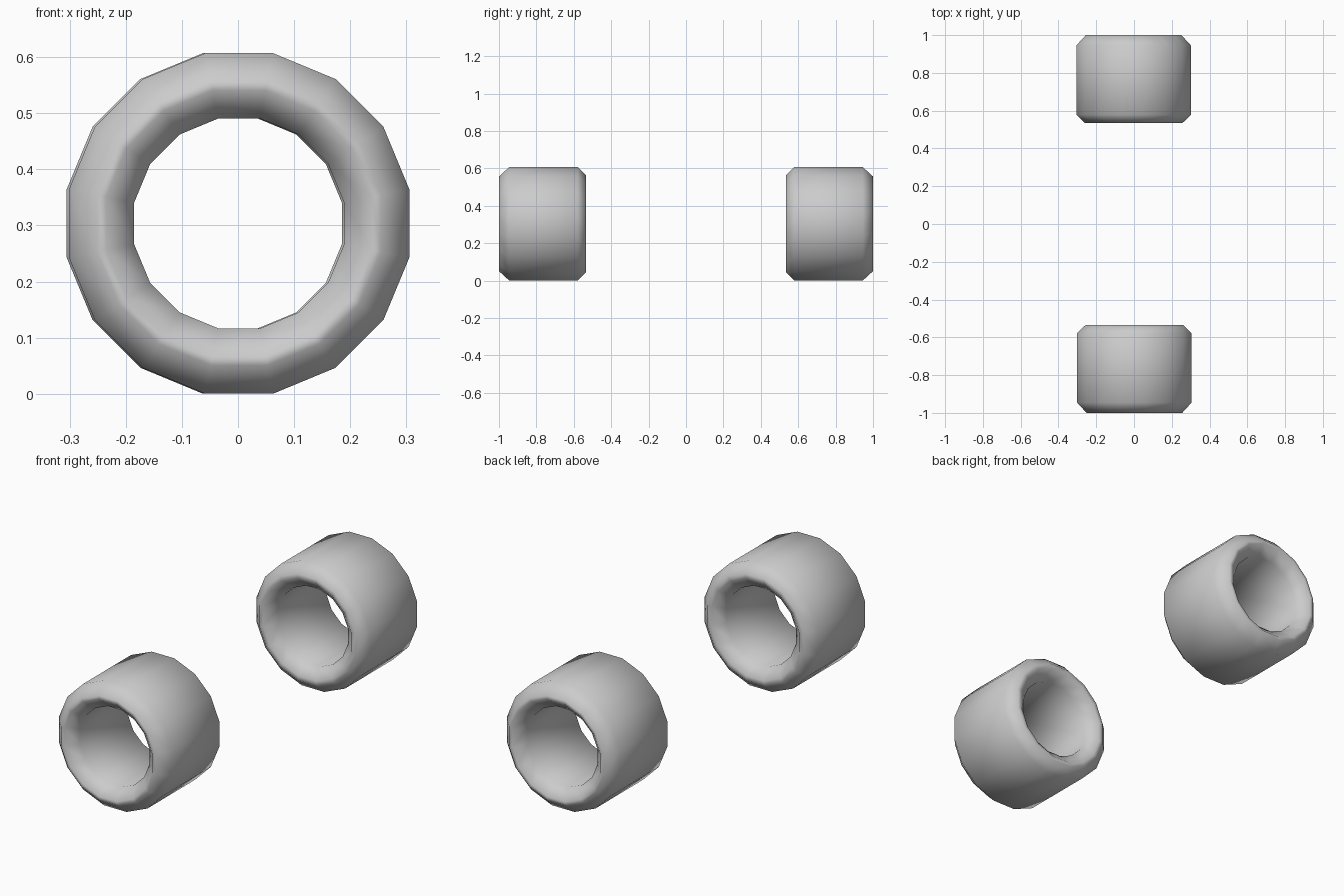
import bpy, bmesh, math

if "Cube" in bpy.data.objects:
    bpy.data.objects.remove(bpy.data.objects["Cube"])

SIDES = 16
# Tyre section: (face-centre radius, distance along axle from model centre)
PROFILE = [
    (0.187, 0.58), (0.237, 0.534), (0.258, 0.534), (0.3035, 0.579),
    (0.3035, 0.945), (0.253, 1.0), (0.237, 1.0), (0.187, 0.95),
]


def tyre(name, side, x):
    # Revolve the closed section about the y axle
    bm = bmesh.new()
    k = 1 / math.cos(math.pi / SIDES)
    rings = []
    for i in range(SIDES):
        a = 2 * math.pi * (i + 0.5) / SIDES
        rings.append([bm.verts.new((r * k * math.cos(a), side * y, r * k * math.sin(a)))
                      for r, y in PROFILE])
    n = len(PROFILE)
    for i in range(SIDES):
        p, q = rings[i], rings[(i + 1) % SIDES]
        for j in range(n):
            m = (j + 1) % n
            bm.faces.new((p[j], p[m], q[m], q[j])).smooth = True
    bmesh.ops.recalc_face_normals(bm, faces=bm.faces)
    mesh = bpy.data.meshes.new(name)
    bm.to_mesh(mesh)
    bm.free()
    ob = bpy.data.objects.new(name, mesh)
    ob.location = (x, 0, 0.3035)
    bpy.context.collection.objects.link(ob)


# Pair of wheels at opposite ends of the axle
tyre("front_tyre", -1, 0.002)
tyre("back_tyre", 1, -0.002)
